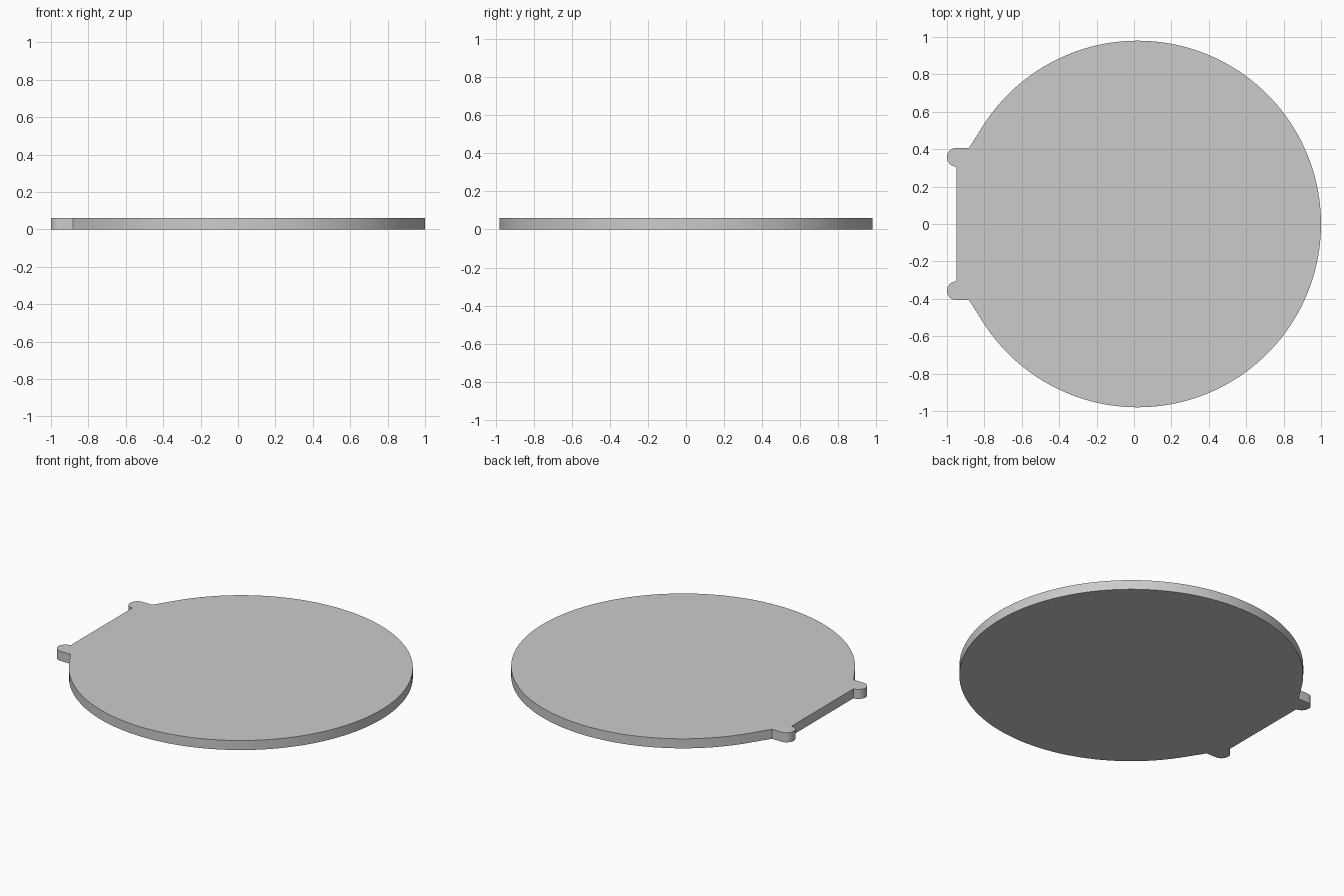
import bpy, bmesh
from math import sin, cos, pi, atan2, acos, hypot

if "Cube" in bpy.data.objects:
    bpy.data.objects.remove(bpy.data.objects["Cube"])

CX, R, H = 0.02, 0.98, 0.06          # disc centre, radius, thickness
FLAT_X, TAB_Y, TAB_R = -0.95, 0.357, 0.05
ROOT_X = -0.882                      # where the tab meets the rim


def arc(cx, cy, r, a0, a1, n):
    return [(cx + r * cos(a0 + (a1 - a0) * i / n),
             cy + r * sin(a0 + (a1 - a0) * i / n)) for i in range(n + 1)]


# Upper half outline: rim, straight tangent into the tab, rounded tab end
root = (ROOT_X, TAB_Y + TAB_R)
tangent = atan2(root[1], root[0] - CX) - acos(R / hypot(root[0] - CX, root[1]))
half = arc(CX, 0, R, 0, tangent, 72)
half.append(root)
half += arc(FLAT_X, TAB_Y, TAB_R, pi / 2, 3 * pi / 2, 16)

# Mirror to the lower half (the shared rim point is kept once)
outline = half + [(x, -y) for x, y in reversed(half[1:])]

# Extrude the outline into a plate
bm = bmesh.new()
face = bm.faces.new([bm.verts.new((x, y, 0)) for x, y in outline])
ext = bmesh.ops.extrude_face_region(bm, geom=[face])
bmesh.ops.translate(bm, vec=(0, 0, H),
                    verts=[v for v in ext["geom"] if isinstance(v, bmesh.types.BMVert)])
bmesh.ops.recalc_face_normals(bm, faces=bm.faces)
mesh = bpy.data.meshes.new("round_lid")
bm.to_mesh(mesh)
bm.free()
lid = bpy.data.objects.new("round_lid", mesh)
bpy.context.collection.objects.link(lid)

# Smooth rim with crisp top and bottom edges
bpy.context.view_layer.objects.active = lid
lid.select_set(True)
bpy.ops.object.shade_smooth_by_angle(angle=pi / 6)
